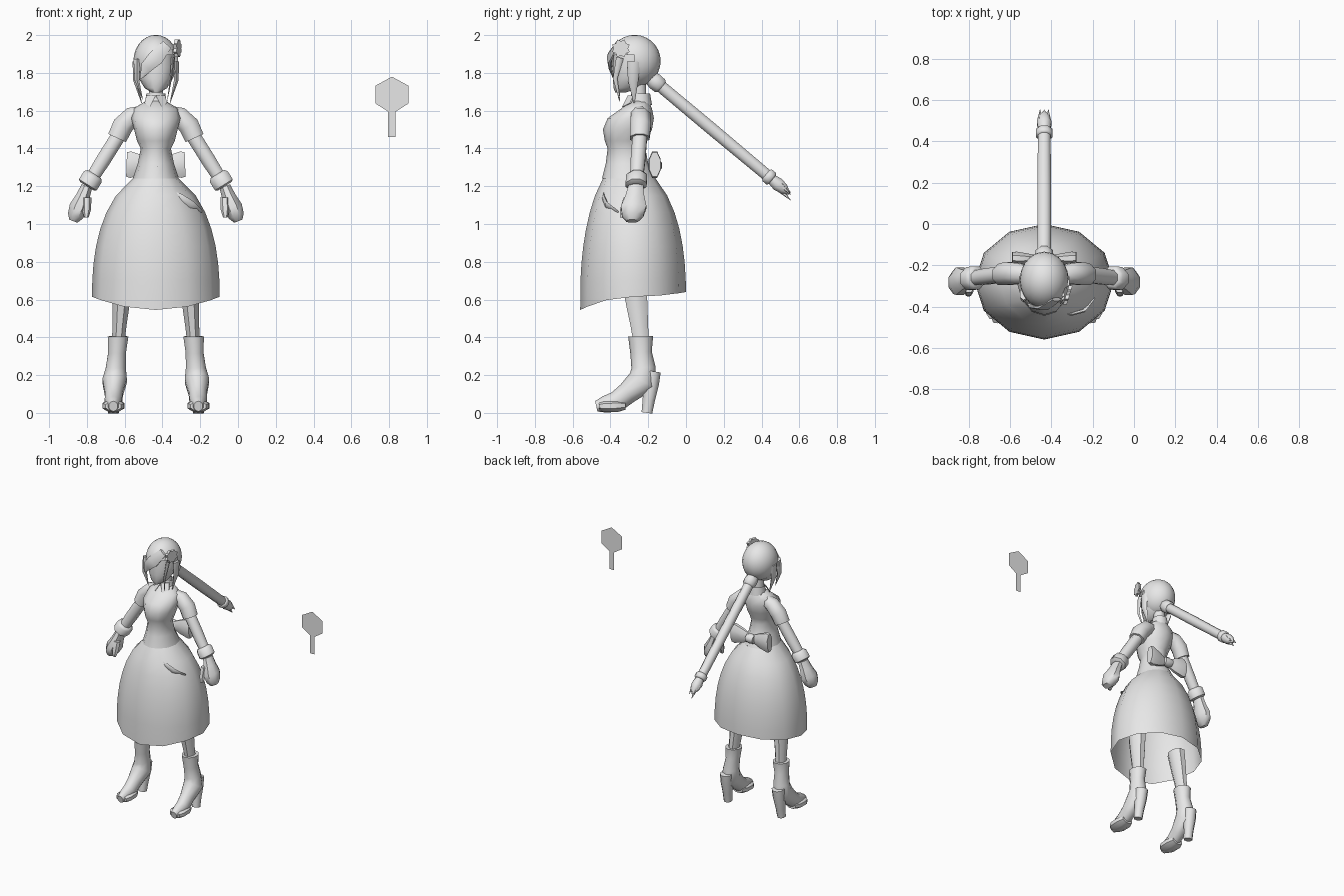
import bpy, bmesh, math
from mathutils import Vector

if "Cube" in bpy.data.objects:
    bpy.data.objects.remove(bpy.data.objects["Cube"])

CENTRE = Vector((-.435, 0, 0))  # middle line of the figure
X, Y, Z = Vector((1, 0, 0)), Vector((0, 1, 0)), Vector((0, 0, 1))
BOTH = (1, -1)

gray = bpy.data.materials.new("plain gray")
gray.use_nodes = True
gray.diffuse_color = (.8, .8, .8, 1)
gray.node_tree.nodes["Principled BSDF"].inputs["Base Color"].default_value = gray.diffuse_color


def finish(name, bm, angle=50):
    bmesh.ops.recalc_face_normals(bm, faces=bm.faces)
    mesh = bpy.data.meshes.new(name)
    bm.to_mesh(mesh)
    bm.free()
    mesh.materials.append(gray)
    obj = bpy.data.objects.new(name, mesh)
    bpy.context.collection.objects.link(obj)
    bpy.ops.object.select_all(action='DESELECT')
    obj.select_set(True)
    bpy.context.view_layer.objects.active = obj
    bpy.ops.object.shade_smooth_by_angle(angle=math.radians(angle))


def ring(middle, across, along, sides, turn=0):
    """Ellipse of points spanned by two half-axis vectors."""
    angles = [math.tau * (k + turn) / sides for k in range(sides)]
    return [middle + across * math.cos(a) + along * math.sin(a) for a in angles]


def skin(name, rings, start=True, end=True):
    bm = bmesh.new()
    rows = [[bm.verts.new(p) for p in points] for points in rings]
    for low, high in zip(rows, rows[1:]):
        for i in range(len(low)):
            bm.faces.new((low[i - 1], low[i], high[i], high[i - 1]))
    if start:
        bm.faces.new(rows[0])
    if end:
        bm.faces.new(rows[-1])
    finish(name, bm)


def tube(name, path, radii, axis=X, flat=1, sides=8, mirror=(1,)):
    """Tube along offsets from the middle line; flat scales its width on the axis."""
    for side in mirror:
        mid = [CENTRE + Vector((side * x, y, z)) for x, y, z in path]
        rings = []
        for i, radius in enumerate(radii):
            tangent = mid[min(i + 1, len(mid) - 1)] - mid[max(i - 1, 0)]
            other = tangent.cross(axis).normalized()
            rings.append(ring(mid[i], axis * radius * flat, other * radius, sides, .5))
        skin(name, rings)


def between(a, b, *steps):
    """Points on the line from a to b at the given fractions."""
    return [Vector(a).lerp(Vector(b), f) for f in steps]


def stack(name, rows, sides=12, start=True, end=True):
    """Level rings from (height, front, back, half width)."""
    rings = []
    for z, front, back, width in rows:
        middle = CENTRE + Y * (front + back) / 2 + Z * z
        rings.append(ring(middle, X * width, Y * (back - front) / 2, sides))
    skin(name, rings, start, end)


def plate(name, points, depth=None):
    bm = bmesh.new()
    face = bm.faces.new([bm.verts.new(p) for p in points])
    if depth:
        new = bmesh.ops.extrude_face_region(bm, geom=[face])["geom"]
        bmesh.ops.translate(bm, vec=depth, verts=[v for v in new if isinstance(v, bmesh.types.BMVert)])
    finish(name, bm, 20)


# Skirt: a bell curve with the hem dipping at the front
bell = []
for step in range(8):
    t = step / 7
    middle = CENTRE + Y * (-.28 - .02 * t ** 4) + Z * (.615 + .625 * t)
    width = .338 * math.sqrt(1 - .87 * t ** 2.3)
    depth = .28 * math.sqrt(1 - .75 * t ** 2.2)
    bell.append(ring(middle, X * width, Y * depth, 12))
for p in bell[0]:
    reach = (p.y + .28) / .28
    p.z += reach * abs(reach) * (.07 if reach < 0 else .025)
skin("skirt", bell, start=False, end=False)

# Bodice, neck and collar
stack("bodice", [(1.24, -.445, -.16, .122), (1.32, -.425, -.2, .096), (1.4, -.415, -.215, .08),
                 (1.44, -.43, -.21, .1), (1.5, -.44, -.18, .115), (1.56, -.415, -.17, .13),
                 (1.61, -.345, -.18, .12), (1.65, -.3, -.195, .055)], start=False)
tube("neck", between((0, -.245, 1.62), (0, -.25, 1.75), 0, 1), (.04, .04))
stack("collar", [(1.63, -.3, -.18, .06), (1.69, -.29, -.19, .05)], start=False, end=False)
for side in BOTH:
    flap = ((0, -.3, 1.68), (.05, -.27, 1.68), (.06, -.29, 1.64), (.03, -.33, 1.62))
    plate("collar_flap", [CENTRE + Vector((side * x, y, z)) for x, y, z in flap], Y * -.008)

# Face tapering to the chin
stack("face", [(1.695, -.375, -.32, .02), (1.72, -.385, -.25, .06), (1.77, -.39, -.19, .09),
               (1.83, -.39, -.16, .105), (1.9, -.385, -.16, .1)], sides=14)

# Hair cap with a slanted opening for the face
skull = CENTRE + Vector((0, -.272, 1.863))
bm = bmesh.new()
bmesh.ops.create_uvsphere(bm, u_segments=20, v_segments=14, radius=.138)
for v in bm.verts:
    v.co.x *= .86
    v.co += skull
hidden = []
for f in bm.faces:
    offset = f.calc_center_median() - skull
    if offset.y < -.02 and offset.z < .6 * offset.x - .01:
        hidden.append(f)
bmesh.ops.delete(bm, geom=hidden, context='FACES')
finish("hair", bm, 70)

# Hair locks beside the face and the swept fringe
tube("side_lock", [(.108, -.275, 1.86), (.108, -.28, 1.76), (.075, -.275, 1.64)],
     (.035, .028, .003), flat=.5, sides=6, mirror=BOTH)
tube("fringe_lock", [(-.1, -.34, 1.87), (-.1, -.36, 1.76), (-.07, -.355, 1.66)],
     (.03, .02, .002), flat=.7, sides=6)
tube("fringe_strand", [(.09, -.35, 1.88), (.08, -.375, 1.77), (.06, -.35, 1.65)],
     (.02, .012, .002), flat=.5, sides=6)
tube("fringe", [(.06, -.365, 1.95), (0, -.405, 1.88), (-.05, -.4, 1.83), (-.08, -.385, 1.77)],
     (.03, .045, .035, .004), axis=Y, flat=.3)

# Star flower on the left of the head
star = []
for k in range(16):
    radius = .05 if k % 2 else .038
    star += ring(CENTRE + Vector((.105, -.345, 1.93)), Vector((.3, 1, 0)) * radius, Z * radius, 16)[k:k + 1]
plate("hair_flower", star, X * .018)

# Ponytail with bands and a brush tip
tail = ((0, -.165, 1.755), (0, .445, 1.245))
tube("ponytail", between(*tail, 0, .5, 1), (.035, .036, .033))
tube("ponytail_band", between(*tail, -.03, 0, .045, .06), (.042, .048, .046, .036))
tube("tip_band", between(*tail, .965, .975, 1.01, 1.02), (.034, .043, .043, .034))
tube("brush", between(*tail, 1, 1.07, 1.12, 1.17), (.028, .038, .03, .004))
for x, lift in ((.02, .01), (-.02, .01), (0, -.02), (0, .02)):
    tube("brush_strand", between((x, .5, 1.2 + lift), (x, .555, 1.145 + lift), 0, 1),
         (.016, .001), sides=5)

# Bow on the back
tube("bow_knot", between((-.03, -.16, 1.31), (.03, -.16, 1.31), 0, .5, 1), (.03, .036, .03), Y)
tube("bow_loop", between((.01, -.17, 1.31), (.155, -.165, 1.315), 0, .4, .85, 1),
     (.028, .055, .076, .07), Y, flat=.45, mirror=BOTH)

# Arms hang from the shoulder through the elbow to the wrist
elbow, wrist, fist = (.205, -.245, 1.455), (.365, -.265, 1.2), (.437, -.285, 1.015)
tube("sleeve", [(.07, -.25, 1.585), (.125, -.24, 1.57), (.175, -.24, 1.52), elbow],
     (.045, .055, .06, .056), Y, mirror=BOTH)
tube("arm", between(elbow, wrist, -.2, 0, .45, 1), (.04, .042, .042, .036), Y, mirror=BOTH)
tube("cuff", between(elbow, wrist, .75, .8, .97, 1), (.045, .06, .06, .045), Y, mirror=BOTH)
tube("hand", between(wrist, fist, 0, .3, .6, .85, 1), (.032, .04, .054, .045, .025), Y,
     flat=1.35, mirror=BOTH)
tube("thumb", between((.365, -.31, 1.14), (.368, -.34, 1.035), 0, .6, 1), (.024, .024, .012), Y,
     sides=6, mirror=BOTH)

# Legs and heeled boots
tube("leg", between((.175, -.275, .7), (.2, -.235, .36), 0, .4, .7, 1), (.07, .06, .05, .044),
     flat=.8, mirror=BOTH)
tube("boot", [(.2, -.24, .405), (.205, -.238, .32), (.212, -.225, .24), (.218, -.23, .17),
              (.222, -.31, .105), (.225, -.37, .058), (.225, -.43, .045), (.225, -.475, .035)],
     (.066, .057, .064, .078, .058, .055, .045, .028), flat=.87, sides=10, mirror=BOTH)
tube("boot_toe", between((.225, -.32, .04), (.225, -.46, .035), 0, .3, .8, 1),
     (.025, .036, .035, .025), flat=1.75, mirror=BOTH)
tube("boot_heel", between((.218, -.175, .22), (.225, -.207, 0), 0, .3, .7, 1),
     (.045, .045, .035, .031), mirror=BOTH)

# Charm hanging on the skirt
tube("skirt_charm", [(.085, -.435, 1.165), (.13, -.437, 1.14), (.19, -.42, 1.1), (.245, -.36, 1.065)],
     (.012, .02, .022, .006), Y, flat=.4, sides=6)

# Separate flat hexagonal sign whose lowest corner becomes a stem
hub = Vector((.815, -.27, 1.685))
corners = ring(hub, X * .1, Z * .095, 6, .5)
stem = [hub + Vector((x, 0, z)) for x, z in ((-.02, -.09), (-.02, -.225), (.02, -.225), (.02, -.09))]
plate("sign", corners[:4] + stem + corners[5:])
